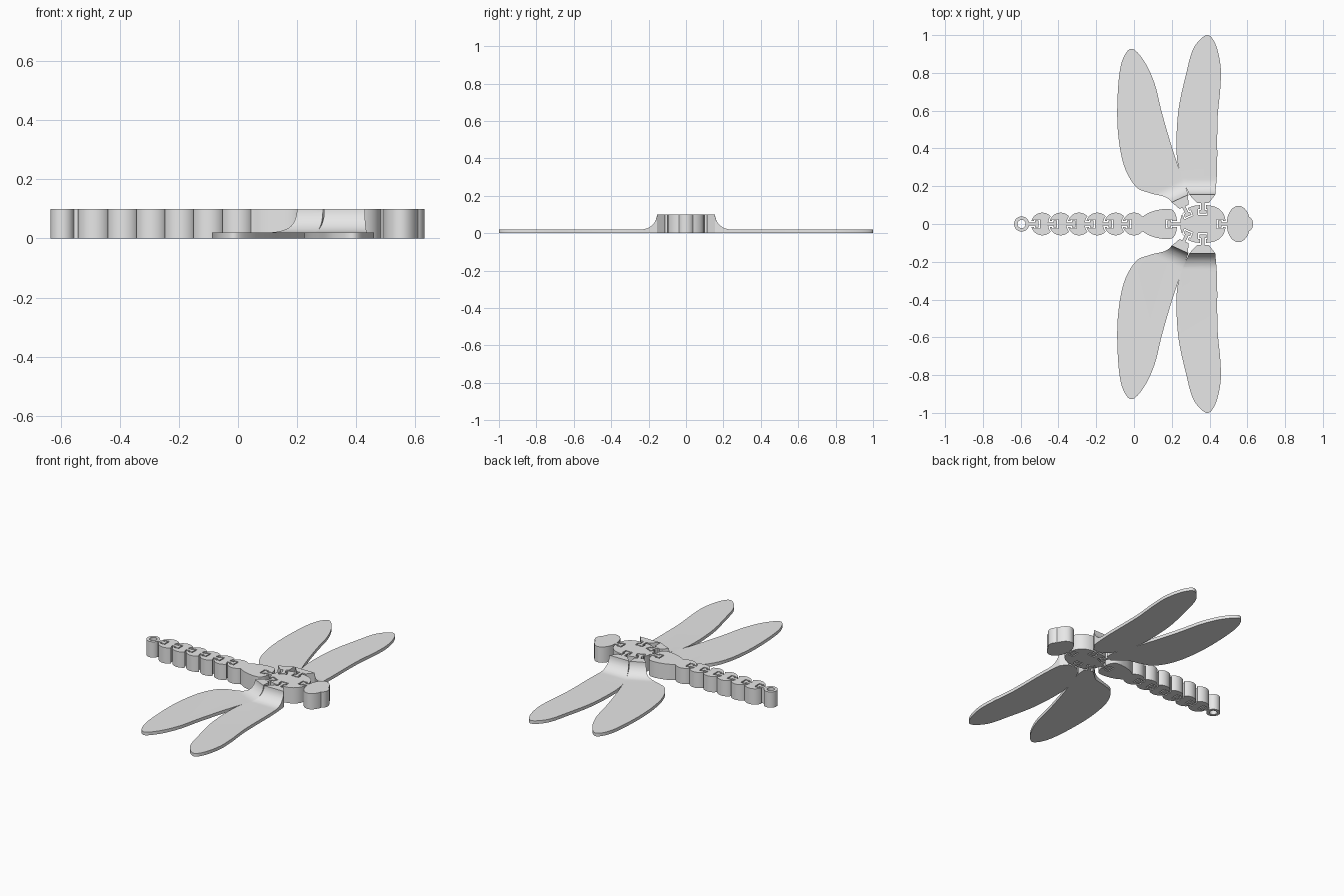
import bpy, bmesh
from math import sin, cos, pi, copysign
from mathutils import Vector

cube = bpy.data.objects.get("Cube")
if cube:
    bpy.data.objects.remove(cube, do_unlink=True)

HEIGHT, THIN, GAP = 0.1, 0.02, 0.007
PITCH, DISC = 0.097, 0.06

grey = bpy.data.materials.new("light grey")
grey.use_nodes = True
grey.diffuse_color = (0.8, 0.8, 0.8, 1)
grey.node_tree.nodes["Principled BSDF"].inputs["Base Color"].default_value = (0.8, 0.8, 0.8, 1)


def prism(name, points, vector):
    """Extrude a closed 3D polygon along a vector."""
    bm = bmesh.new()
    face = bm.faces.new([bm.verts.new(p) for p in points])
    result = bmesh.ops.extrude_face_region(bm, geom=[face])
    verts = [g for g in result["geom"] if isinstance(g, bmesh.types.BMVert)]
    bmesh.ops.translate(bm, verts=verts, vec=vector)
    bmesh.ops.recalc_face_normals(bm, faces=bm.faces)
    mesh = bpy.data.meshes.new(name)
    bm.to_mesh(mesh)
    bm.free()
    mesh.materials.append(grey)
    obj = bpy.data.objects.new(name, mesh)
    bpy.context.collection.objects.link(obj)
    return obj


def plate(name, outline):
    return prism(name, [(x, y, 0) for x, y in outline], (0, 0, HEIGHT))


def cutter(outline):
    return prism("cutter", [(x, y, -HEIGHT) for x, y in outline], (0, 0, 3 * HEIGHT))


def combine(obj, tool, operation):
    """Apply a boolean and discard the tool."""
    mod = obj.modifiers.new("boolean", "BOOLEAN")
    mod.object, mod.operation, mod.solver = tool, operation, "EXACT"
    bpy.context.view_layer.update()
    with bpy.context.temp_override(object=obj, active_object=obj):
        bpy.ops.object.modifier_apply(modifier=mod.name)
    bpy.data.objects.remove(tool, do_unlink=True)


def oval(cx, rx, ry, power=2, steps=56):
    points = []
    for i in range(steps):
        c, s = cos(2 * pi * i / steps), sin(2 * pi * i / steps)
        points.append((cx + rx * copysign(abs(c) ** (2 / power), c),
                       ry * copysign(abs(s) ** (2 / power), s)))
    return points


def spline(points, steps=6):
    """Smooth open curve through the points."""
    p = [Vector(q) for q in [points[0]] + points + [points[-1]]]
    out = []
    for a, b, c, d in zip(p, p[1:], p[2:], p[3:]):
        for i in range(steps):
            t = i / steps
            out.append((2 * b + (c - a) * t + (2 * a - 5 * b + 4 * c - d) * t ** 2
                        + (3 * b - a - 3 * c + d) * t ** 3) / 2)
    return [tuple(q) for q in out] + [points[-1]]


def tee(base, direction, length, grow=0.0):
    """T-shaped hinge tongue; grow widens it into its socket."""
    d = Vector(direction).normalized()
    side = Vector((-d.y, d.x))
    neck, head = 0.009 + grow, 0.018 + grow
    shoulder, end = length - 0.018 - grow, length + grow
    half = [(-0.012, neck), (shoulder, neck), (shoulder, head), (end, head)]
    shape = half + [(u, -w) for u, w in reversed(half)]
    return [tuple(Vector(base) + d * u + side * w) for u, w in shape]


def add_tongue(obj, joint):
    combine(obj, plate("tongue", tee(*joint)), "UNION")


def cut_socket(obj, joint):
    combine(obj, cutter(tee(*joint, GAP)), "DIFFERENCE")


# Joints: base point, direction, length
tail_joint = ((-0.56, 0), (1, 0), 0.055)
waist_joint = ((0.247, 0), (-1, 0), 0.07)
neck_joint = ((0.497, 0), (-1, 0), 0.052)
parts = []

# Tail ring
tail = plate("tail_ring", oval(-0.595, 0.04, 0.04))
combine(tail, cutter(oval(-0.595, 0.022, 0.022, steps=32)), "DIFFERENCE")
add_tongue(tail, tail_joint)
parts.append(tail)

# Abdomen links, tail to waist
joint = tail_joint
for k in range(5, 0, -1):
    cx = -PITCH * k
    link = plate(f"abdomen_link_{6 - k}", oval(cx, DISC, DISC))
    combine(link, cutter(oval(cx + PITCH, DISC + GAP, DISC + GAP)), "DIFFERENCE")
    cut_socket(link, joint)
    joint = ((cx + 0.03, 0), (1, 0), 0.047)
    add_tongue(link, joint)
    parts.append(link)

# Waist: last disc fused to a leaf-shaped body
edge = spline([(0.0, 0.02), (0.045, 0.04), (0.08, 0.06), (0.12, 0.073), (0.17, 0.08),
               (0.205, 0.073), (0.222, 0.045), (0.23, 0.0)])
waist = plate("waist", edge + [(x, -y) for x, y in reversed(edge[:-1])])
combine(waist, plate("disc", oval(0, DISC, DISC)), "UNION")
cut_socket(waist, joint)
cut_socket(waist, waist_joint)
parts.append(waist)

# Thorax
thorax = plate("thorax", oval(0.365, 0.12, 0.1, 2.5))
add_tongue(thorax, waist_joint)
cut_socket(thorax, neck_joint)
parts.append(thorax)

# Head with a rounded snout
head = plate("head", oval(0.553, 0.062, 0.096))
combine(head, plate("snout", oval(0.586, 0.045, 0.045)), "UNION")
add_tongue(head, neck_joint)
parts.append(head)

# Wings: outline, hub end, root midpoint, direction, joint base, joint length
fore = dict(
    name="fore_wing",
    edge=[(0.293, 0.155), (0.245, 0.27), (0.225, 0.39), (0.235, 0.6), (0.275, 0.79),
          (0.315, 0.93), (0.384, 1.0), (0.43, 0.955), (0.458, 0.84), (0.457, 0.72),
          (0.442, 0.55), (0.44, 0.29), (0.43, 0.155)],
    hub=[(0.397, 0.112), (0.333, 0.112)],
    root=(0.365, 0.155), way=(0, 1), base=(0.365, 0.112), length=0.057)
hind = dict(
    name="hind_wing",
    edge=[(0.2, 0.115), (0.165, 0.143), (0.08, 0.165), (0.008, 0.2), (-0.055, 0.315),
          (-0.086, 0.5), (-0.085, 0.71), (-0.064, 0.86), (-0.013, 0.928), (0.055, 0.86),
          (0.11, 0.74), (0.15, 0.58), (0.212, 0.37), (0.283, 0.17), (0.285, 0.155)],
    hub=[(0.289, 0.102), (0.241, 0.08)],
    root=(0.243, 0.135), way=(-0.42, 0.907), base=(0.264, 0.091), length=0.055)

# Concave side profile of a wing, from its root outward
arc = [(0.085 - 0.085 * cos(t * pi / 24), HEIGHT - 0.08 * sin(t * pi / 24)) for t in range(13)]
profile = [(-0.3, -0.05), (-0.3, 0.15), (0, 0.15)] + arc + [(1.2, THIN), (1.2, -0.05)]

for spec in (fore, hind):
    for side, label in ((1, "left"), (-1, "right")):
        flip = lambda p: (p[0], p[1] * side)
        wing = plate(f"{spec['name']}_{label}",
                     [flip(p) for p in spline(spec["edge"]) + spec["hub"]])
        root, d = Vector(flip(spec["root"])), Vector(flip(spec["way"])).normalized()
        across = Vector((d.y, -d.x, 0))
        section = [(*(root + d * u), z) for u, z in profile]
        envelope = prism("envelope", [Vector(p) - across * 0.6 for p in section], across * 1.2)
        combine(wing, envelope, "INTERSECT")
        inward = (flip(spec["base"]), tuple(-d), spec["length"])
        add_tongue(wing, inward)
        cut_socket(thorax, inward)
        parts.append(wing)

# Smooth the curved walls and keep the rims sharp
bpy.ops.object.select_all(action="DESELECT")
for obj in parts:
    obj.select_set(True)
bpy.context.view_layer.objects.active = parts[0]
bpy.ops.object.shade_smooth_by_angle(angle=pi / 6)
